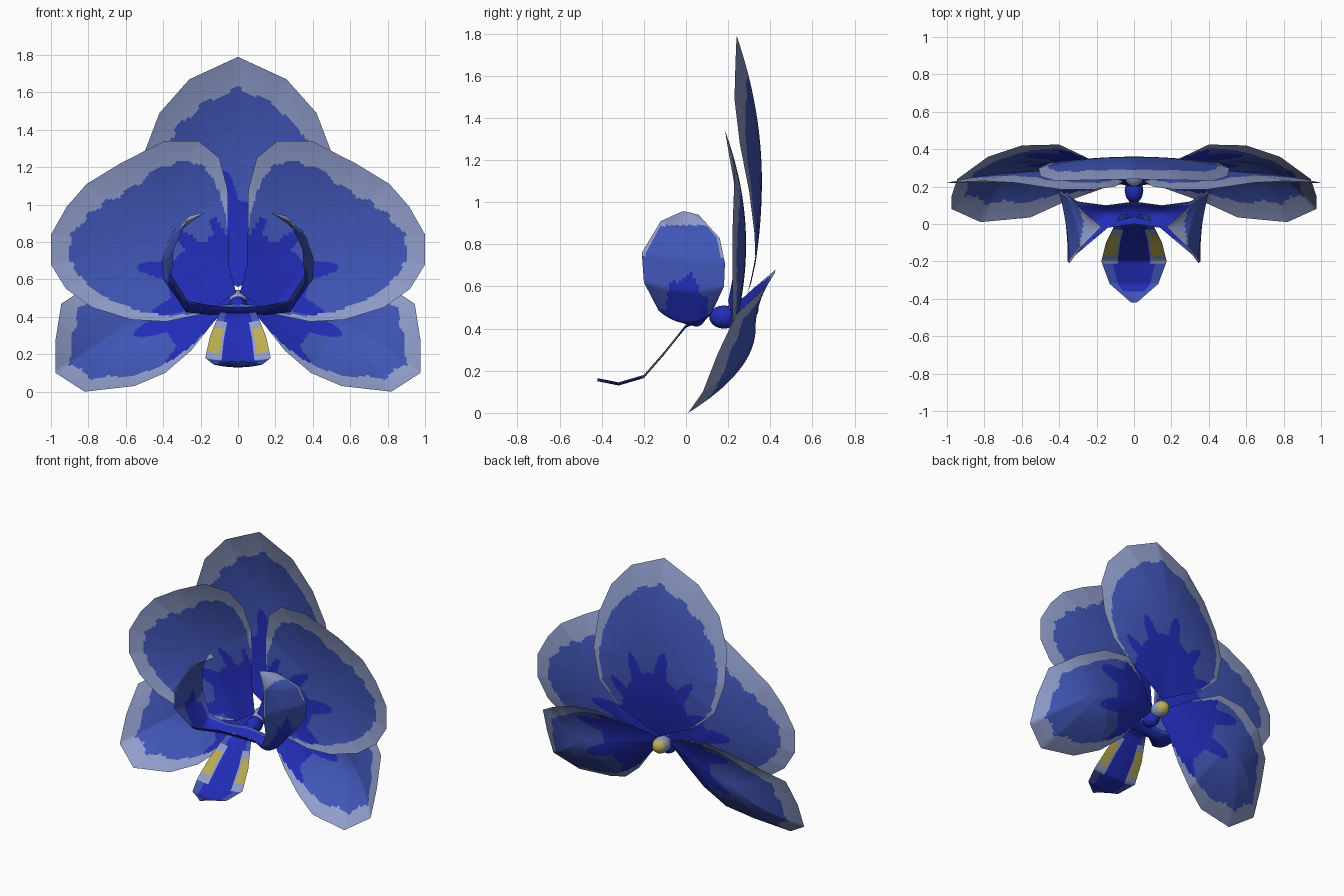
import bpy, bmesh, math
from mathutils import Vector

if "Cube" in bpy.data.objects:
    bpy.data.objects.remove(bpy.data.objects["Cube"])


def mat(name, rgb):
    m = bpy.data.materials.new(name)
    m.diffuse_color = (*rgb, 1)
    m.use_nodes = True
    m.node_tree.nodes["Principled BSDF"].inputs["Base Color"].default_value = m.diffuse_color
    return m


MATS = [mat("pale_margin", (0.28, 0.34, 0.60)), mat("petal_blue", (0.052, 0.092, 0.47)),
        mat("deep_blue", (0.016, 0.026, 0.48)), mat("yellow", (0.50, 0.42, 0.09))]
PALE, BLUE, DEEP, YELLOW = range(4)


def finish(name, bm):
    bmesh.ops.remove_doubles(bm, verts=bm.verts, dist=1e-5)
    me = bpy.data.meshes.new(name)
    bm.to_mesh(me)
    bm.free()
    for m in MATS:
        me.materials.append(m)
    for p in me.polygons:
        p.use_smooth = True
    ob = bpy.data.objects.new(name, me)
    bpy.context.collection.objects.link(ob)
    return ob


def petal(name, outline, centre, base, reach, side=1, fan=6, crown=0.6, squash=(1, 1),
          rings=40, sub=10):
    """Cupped petal: rings between a centre and a polygonal outline."""
    flip = lambda p: Vector((p[0] * side, p[1], p[2]))
    pts = [flip(p) for p in outline]
    c, base = flip(centre), flip(base)
    rim = [a.lerp(b, k / sub) for a, b in zip(pts, pts[1:] + pts[:1]) for k in range(sub)]
    far = max((p - base).length for p in rim)
    bm = bmesh.new()

    def place(o, r):
        p = c.lerp(o, r)
        p.y = c.y + (o.y - c.y) * r * r
        return bm.verts.new(p)

    mid = bm.verts.new(c)
    grid = [[place(o, k / rings) for o in rim] for k in range(1, rings + 1)]
    n = len(rim)
    for k in range(rings):
        for i in range(n):
            j = (i + 1) % n
            if k == 0:
                vs = [mid, grid[0][i], grid[0][j]]
            else:
                vs = [grid[k - 1][i], grid[k][i], grid[k][j], grid[k - 1][j]]
            f = bm.faces.new(vs[::-side])
            # pale margin widening away from the base, deep fingers near the base
            o, p = rim[i], f.calc_center_median()
            out = o - c
            gap = (1 - (k + 0.5) / rings) * out.length
            t = (o - base).length / far
            w = 0.10 * min(1, max(0, t * 1.5 - 0.35)) * (1 + crown * max(0, out.z / out.length))
            w *= 1 + 0.08 * math.sin(i * 0.7)
            d = p - base
            ang = math.atan2(d.z, d.x * side)
            d = Vector((d.x * squash[0], 0, d.z * squash[1]))
            finger = 0.17 * max(0, math.sin(ang * fan * 2))
            if gap < w:
                f.material_index = PALE
            elif d.length < reach + finger:
                f.material_index = DEEP
            else:
                f.material_index = BLUE
    return finish(name, bm)


def ribbon(name, rows, rule, side=1, nu=10, nv=24):
    """Curved sheet lofted through rows of (edge, middle, edge) points."""
    bm = bmesh.new()

    def across(row, t):
        a, m, b = (Vector((p[0] * side, p[1], p[2])) for p in row)
        return a * (1 - t) * (1 - 2 * t) + m * 4 * t * (1 - t) + b * t * (2 * t - 1)

    us = [(i, k / nu) for i in range(len(rows) - 1) for k in range(nu)] + [(len(rows) - 2, 1)]
    grid = [[bm.verts.new(across(rows[i], v / nv).lerp(across(rows[i + 1], v / nv), u))
             for v in range(nv + 1)] for i, u in us]
    for r in range(len(us) - 1):
        for v in range(nv):
            q = [grid[r][v], grid[r + 1][v], grid[r + 1][v + 1], grid[r][v + 1]]
            f = bm.faces.new(q[::-side])
            f.material_index = rule(f.calc_center_median(), (v + 0.5) / nv)
    return finish(name, bm)


def ball(name, centre, size, rule):
    bm = bmesh.new()
    bmesh.ops.create_uvsphere(bm, u_segments=12, v_segments=10, radius=1)
    for v in bm.verts:
        v.co = Vector(c + s * x for c, s, x in zip(centre, size, v.co))
    for f in bm.faces:
        f.material_index = rule(f.calc_center_median())
    return finish(name, bm)


# Upper sepal, half outline mirrored
half = [(0.26, .235, 1.67), (.42, .23, 1.49), (.5, .255, 1.28), (.51, .30, 1.05),
        (.45, .325, .85), (.3, .33, .71), (.12, .31, .62)]
petal("upper_sepal", [(0, .24, 1.79)] + half + [(0, .29, .56)]
      + [(-x, y, z) for x, y, z in half[::-1]], (0, .36, 1.1), (0, .3, .64), 0.38,
      squash=(1.4, 1))

# Large side petals and lower sepals
wing = [(.01, .20, .53), (.05, .23, .68), (.055, .23, 1.08), (.10, .2, 1.25), (.21, .185, 1.34),
        (.395, .185, 1.34), (.63, .22, 1.22), (.81, .23, 1.11), (.915, .225, .99), (1, .22, .84),
        (1, .22, .68), (.92, .22, .55), (.78, .22, .45), (.57, .22, .385), (.385, .225, .375),
        (.17, .23, .42)]
low = [(.02, .22, .5), (.2, .33, .6), (.4, .425, .68), (.6, .42, .66), (.78, .36, .58),
       (.945, .24, .47), (.975, .15, .28), (.975, .08, .1), (.82, .01, 0), (.555, .035, .03),
       (.39, .11, .1), (.25, .16, .22), (.14, .2, .36)]

# Raised side lobes of the lip: front edge, middle, back edge
lobe = [((0, 0, .45), (0, .05, .42), (0, .12, .47)),
        ((.14, -.02, .46), (.15, .05, .41), (.15, .10, .46)),
        ((.27, -.13, .485), (.275, 0, .425), (.30, .12, .47)),
        ((.355, -.20, .62), (.365, 0, .58), (.40, .18, .60)),
        ((.345, -.21, .76), (.365, 0, .73), (.405, .185, .71)),
        ((.28, -.12, .91), (.31, 0, .86), (.365, .16, .83)),
        ((.18, -.02, .955), (.19, 0, .955), (.26, .06, .94))]


def lobe_rule(p, v):
    if p.z < 0.46 + 0.19 * math.sin(v * math.pi) ** 2 + 0.02 * math.sin(v * 25):
        return DEEP
    return PALE if p.z > 0.89 or (p.z > .74 and abs(v - .5) > .46) else BLUE


for side, tag in ((1, "right"), (-1, "left")):
    petal("side_petal_" + tag, wing, (.45, .285, .8), (0, .2, .60), 0.38, side,
          squash=(1, 1.6))
    petal("lower_sepal_" + tag, low, (.55, .33, .40), (0, .2, .5), 0.42, side, fan=7, crown=0)
    ribbon("lip_lobe_" + tag, lobe, lobe_rule, side)


# Tongue of the lip with yellow patches near its edges
def tongue_rule(p, v):
    e = abs(v - 0.5) * 2
    if e > .62 and -.17 < p.y < -.06:
        return YELLOW
    if e > .52 and -.21 < p.y < -.03:
        return PALE
    return DEEP if e < .65 and p.y > -.36 else BLUE


tongue = [(.05, .43, .07), (0, .41, .10), (-.1, .285, .15), (-.2, .17, .175),
          (-.32, .135, .13), (-.42, .155, .015)]
ribbon("lip_tongue", [((-w, y, z + .01), (0, y, z - .005), (w, y, z + .01))
                      for y, z, w in tongue], tongue_rule)

# Column behind the lip, with a yellow rear tip
ball("column", (0, .18, .455), (.05, .07, .055), lambda p: DEEP)
ball("column_tip", (0, .27, .49), (.055, .075, .055), lambda p: YELLOW if p.y > .305 else PALE)
